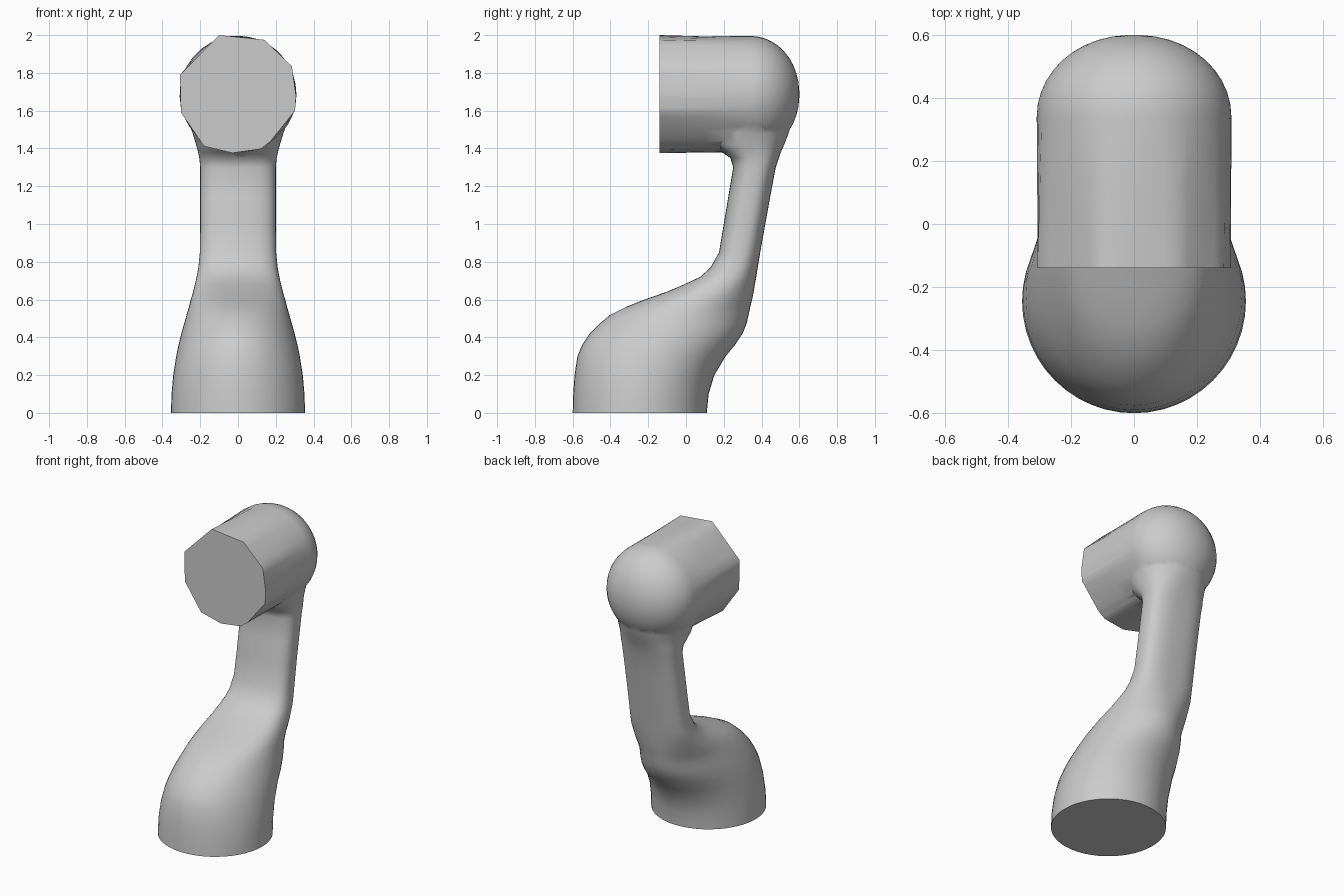
import bpy, bmesh, math
from mathutils import Vector

cube = bpy.data.objects.get("Cube")
if cube:
    bpy.data.objects.remove(cube, do_unlink=True)

grey = bpy.data.materials.new("light grey")
grey.use_nodes = True
GREY = (0.6, 0.6, 0.6, 1)
grey.diffuse_color = GREY
grey.node_tree.nodes["Principled BSDF"].inputs["Base Color"].default_value = GREY


def loft(name, rings):
    """Skin closed rings of equal length and cap both ends."""
    bm = bmesh.new()
    loops = [[bm.verts.new(p) for p in ring] for ring in rings]
    n = len(loops[0])
    for a, b in zip(loops, loops[1:]):
        for i in range(n):
            j = (i + 1) % n
            bm.faces.new((a[i], a[j], b[j], b[i]))
    bm.faces.new(loops[0])
    bm.faces.new(loops[-1])
    bmesh.ops.recalc_face_normals(bm, faces=bm.faces)
    mesh = bpy.data.meshes.new(name)
    bm.to_mesh(mesh)
    bm.free()
    mesh.materials.append(grey)
    obj = bpy.data.objects.new(name, mesh)
    bpy.context.collection.objects.link(obj)
    return obj


def oval(z, front, back, half, power, n=48):
    """Level superellipse ring between two y limits."""
    def s(v):
        return math.copysign(abs(v) ** (2 / power), v)
    mid, depth = (front + back) / 2, (back - front) / 2
    angles = [math.tau * i / n for i in range(n)]
    return [(half * s(math.cos(a)), mid + depth * s(math.sin(a)), z) for a in angles]


# Foot, sloping shoulder and neck: height, front y, back y, half width, squareness
sections = [
    (0, -.60, .11, .355, 2), (.1, -.597, .12, .352, 2), (.2, -.59, .15, .343, 2),
    (.3, -.575, .21, .327, 2), (.36, -.55, .26, .315, 2), (.42, -.51, .3, .3, 2),
    (.47, -.46, .32, .286, 2), (.52, -.40, .332, .272, 2), (.56, -.32, .34, .26, 2.1),
    (.6, -.22, .35, .25, 2.2), (.64, -.105, .358, .238, 2.3), (.68, -.01, .365, .228, 2.4),
    (.72, .075, .372, .219, 2.5), (.77, .13, .38, .21, 2.6), (.85, .175, .393, .202, 2.7),
    (1.0, .2, .42, .2, 2.7), (1.15, .225, .447, .2, 2.7), (1.3, .25, .475, .2, 2.7),
    (1.35, .235, .492, .205, 2.6), (1.38, .19, .502, .211, 2.5), (1.42, .14, .52, .222, 2.3),
    (1.48, .1, .543, .24, 2.1), (1.54, .1, .56, .262, 2), (1.64, .1, .575, .285, 2),
]
link = loft("link_body", [oval(*s) for s in sections])

# Head: faceted open end blending to a round barrel with a domed back
CENTRE, RADIUS = 1.687, .309
corners = [(-.1, 2), (.14, 1.975), (.285, 1.835), (.307, 1.68), (.302, 1.6), (.17, 1.435),
           (.12, 1.397), (-.03, 1.376), (-.18, 1.412), (-.302, 1.59), (-.307, 1.79)]
facets = []
for i, c in enumerate(corners):
    a, b = Vector(c), Vector(corners[(i + 1) % len(corners)])
    facets += [a.lerp(b, k / 5) - Vector((0, CENTRE)) for k in range(5)]


def head_ring(y, scale, roundness):
    pts = [p.lerp(p.normalized() * RADIUS, roundness) * scale for p in facets]
    return [(p.x, y, p.y + CENTRE) for p in pts]


rings = [head_ring(-.14, 1, 0), head_ring(.1, 1, .6), head_ring(.34, 1, 1)]
for k in range(1, 11):
    t = math.radians(8.7 * k)
    rings.append(head_ring(.34 + .26 * math.sin(t), math.cos(t) ** .95, 1))
head = loft("head_barrel", rings)

# Fuse the head with the body into one skin
union = link.modifiers.new("fuse", "BOOLEAN")
union.operation = "UNION"
union.solver = "EXACT"
union.object = head
bpy.context.view_layer.objects.active = link
bpy.ops.object.select_all(action="DESELECT")
link.select_set(True)
bpy.ops.object.modifier_apply(modifier="fuse")
bpy.data.objects.remove(head, do_unlink=True)
bpy.ops.object.shade_smooth_by_angle(angle=math.radians(40))
